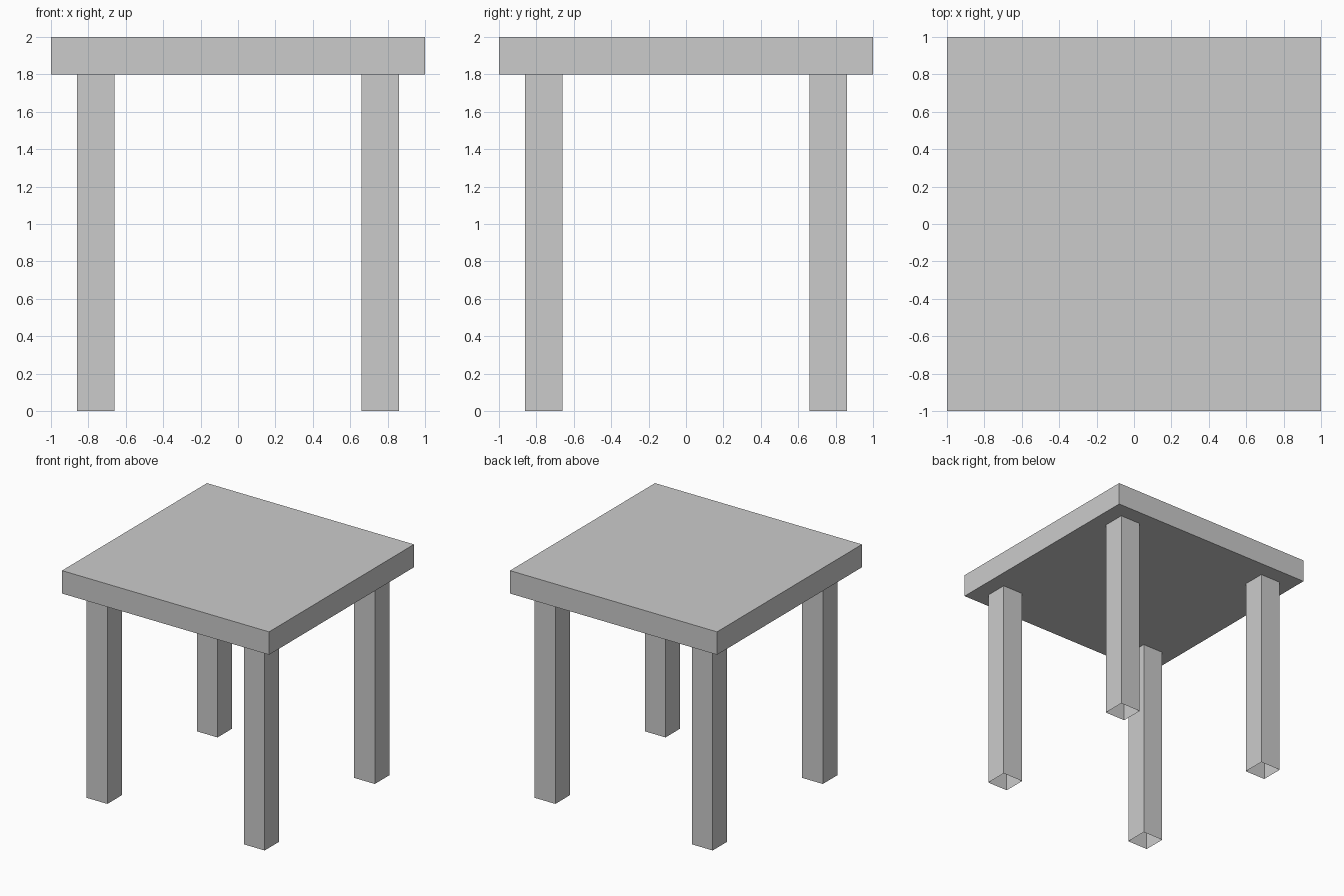
import bpy, bmesh
from mathutils import Matrix, Vector

if "Cube" in bpy.data.objects:
    bpy.data.objects.remove(bpy.data.objects["Cube"])


def box(name, low, high, open_ends=False):
    """Axis-aligned box between two corners; open_ends leaves out top and bottom."""
    low, high = Vector(low), Vector(high)
    bm = bmesh.new()
    bmesh.ops.create_cube(
        bm, size=1,
        matrix=Matrix.Translation((low + high) / 2) @ Matrix.Diagonal((*(high - low), 1)))
    if open_ends:
        bm.normal_update()
        ends = [f for f in bm.faces if abs(f.normal.z) > 0.5]
        bmesh.ops.delete(bm, geom=ends, context='FACES_ONLY')
    mesh = bpy.data.meshes.new(name)
    bm.to_mesh(mesh)
    bm.free()
    obj = bpy.data.objects.new(name, mesh)
    bpy.context.collection.objects.link(obj)
    return obj


TOP_UNDERSIDE = 1.8
LEG_CENTRE = 0.76
LEG_HALF = 0.1

# Square slab top
box("table_top", (-1, -1, TOP_UNDERSIDE), (1, 1, 2))

# Four square legs, hollow and open at the foot
for y_name, sy in (("front", -1), ("back", 1)):
    for x_name, sx in (("left", -1), ("right", 1)):
        x, y = sx * LEG_CENTRE, sy * LEG_CENTRE
        box(f"{y_name}_{x_name}_leg",
            (x - LEG_HALF, y - LEG_HALF, 0),
            (x + LEG_HALF, y + LEG_HALF, TOP_UNDERSIDE), open_ends=True)
